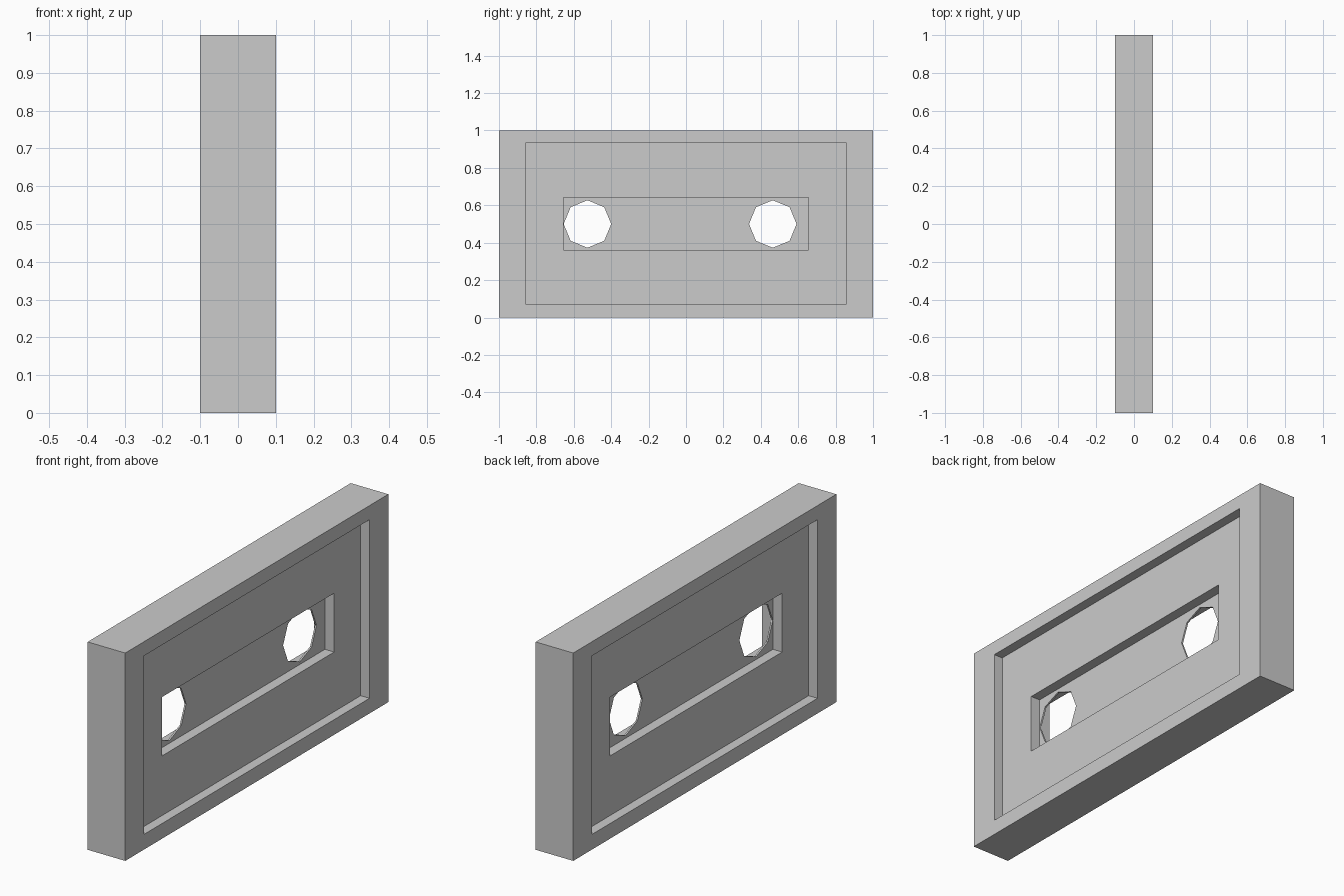
import bpy
import math

if "Cube" in bpy.data.objects:
    bpy.data.objects.remove(bpy.data.objects["Cube"])


def box(name, x0, x1, y0, y1, z0, z1):
    bpy.ops.mesh.primitive_cube_add(
        size=1, location=((x0 + x1) / 2, (y0 + y1) / 2, (z0 + z1) / 2))
    ob = bpy.context.object
    ob.name = name
    ob.scale = (x1 - x0, y1 - y0, z1 - z0)
    bpy.ops.object.transform_apply(location=True, rotation=True, scale=True)
    return ob


def cut(target, cutter):
    mod = target.modifiers.new(cutter.name, 'BOOLEAN')
    mod.operation = 'DIFFERENCE'
    mod.solver = 'EXACT'
    mod.object = cutter
    bpy.context.view_layer.objects.active = target
    bpy.ops.object.modifier_apply(modifier=mod.name)
    bpy.data.objects.remove(cutter, do_unlink=True)


# Upright slab
plate = box("plate", -0.1, 0.1, -1, 1, 0, 1)

# Two-step recess on both broad faces, leaving a thin web
for side in (-1, 1):
    for name, floor, hy, z0, z1 in (("outer_recess", 0.053, 0.857, 0.073, 0.932),
                                    ("inner_recess", 0.004, 0.655, 0.36, 0.643)):
        a, b = sorted((side * floor, side * 0.2))
        cut(plate, box(name, a, b, -hy, hy, z0, z1))

# Octagonal through holes
for y in (-0.527, 0.464):
    bpy.ops.mesh.primitive_cylinder_add(
        vertices=8, radius=0.127, depth=0.6, location=(0, y, 0.5),
        rotation=(0, math.pi / 2, 0))
    hole = bpy.context.object
    hole.name = "hole_cutter"
    cut(plate, hole)
